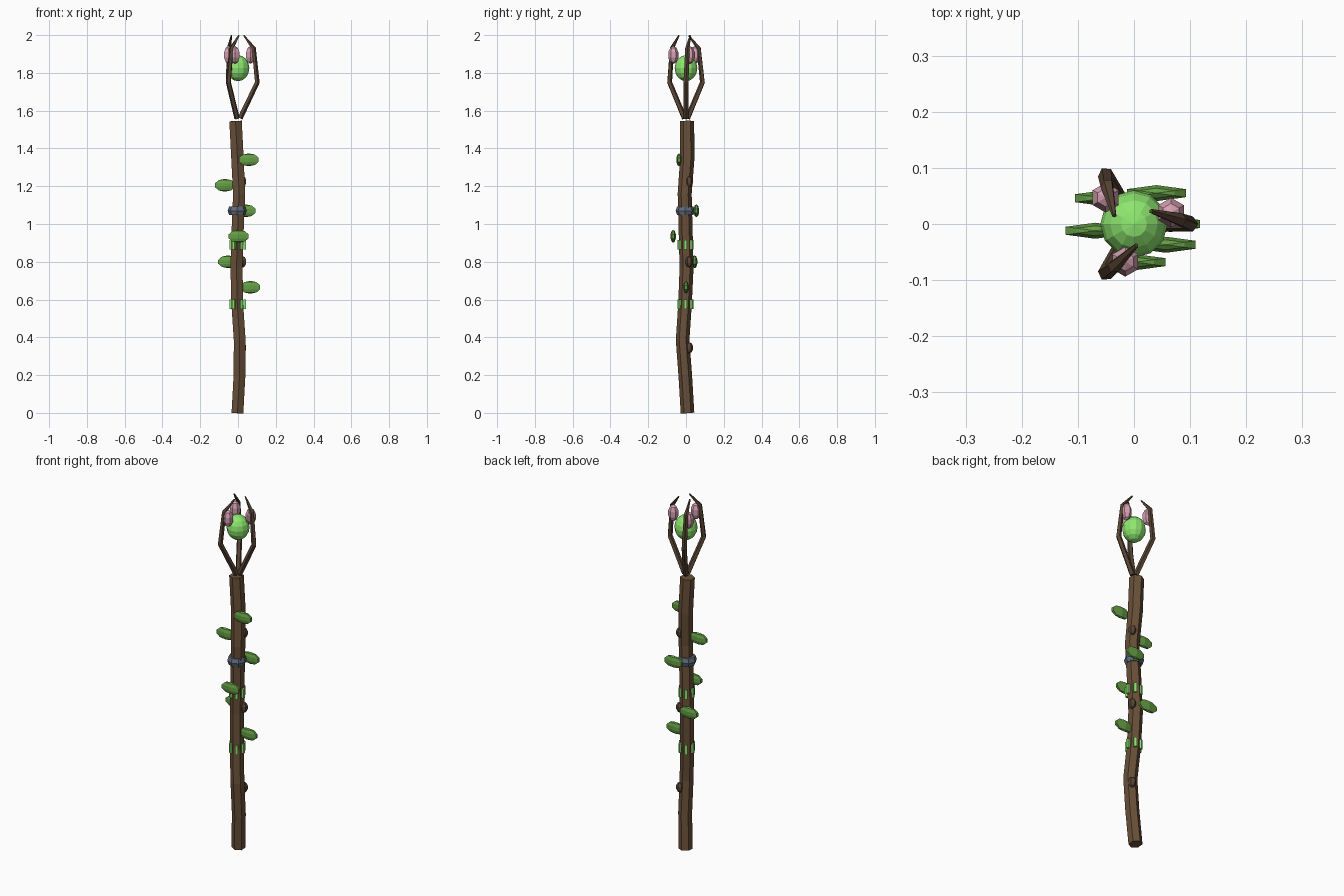
import bpy, bmesh, math
from mathutils import Vector, Matrix

if "Cube" in bpy.data.objects:
    bpy.data.objects.remove(bpy.data.objects["Cube"])


def material(name, rgb):
    m = bpy.data.materials.new(name)
    m.diffuse_color = (*rgb, 1)
    m.use_nodes = True
    m.node_tree.nodes["Principled BSDF"].inputs["Base Color"].default_value = m.diffuse_color
    return m


WOOD = material("wood", (0.14, 0.08, 0.04))
DARK = material("dark_wood", (0.10, 0.06, 0.035))
LEAF = material("leaf_green", (0.13, 0.34, 0.06))
GLOW = material("bright_green", (0.27, 0.80, 0.16))
PINK = material("bud_pink", (0.68, 0.36, 0.45))
METAL = material("blue_grey", (0.12, 0.15, 0.20))


def finish(bm, name, mat):
    bmesh.ops.recalc_face_normals(bm, faces=bm.faces)
    me = bpy.data.meshes.new(name)
    bm.to_mesh(me)
    bm.free()
    me.materials.append(mat)
    ob = bpy.data.objects.new(name, me)
    bpy.context.collection.objects.link(ob)
    return ob


def tube(name, pts, radii, sides, ref, mat):
    """Faceted tapered tube; one corner of each ring points along ref."""
    bm = bmesh.new()
    pts = [Vector(p) for p in pts]
    rings = []
    for i, (p, r) in enumerate(zip(pts, radii)):
        t = (pts[min(i + 1, len(pts) - 1)] - pts[max(i - 1, 0)]).normalized()
        u = (ref - t * ref.dot(t)).normalized()
        v = t.cross(u)
        rings.append([bm.verts.new(p + r * (u * math.cos(a) + v * math.sin(a)))
                      for a in (k * math.tau / sides for k in range(sides))])
    for a, b in zip(rings, rings[1:]):
        for k in range(sides):
            n = (k + 1) % sides
            bm.faces.new((a[k], a[n], b[n], b[k]))
    bm.faces.new(rings[0])
    bm.faces.new(rings[-1])
    return finish(bm, name, mat)


def ellipsoid(name, loc, scale, segs, rings, mat):
    bm = bmesh.new()
    bmesh.ops.create_uvsphere(bm, u_segments=segs, v_segments=rings, radius=1,
                              matrix=Matrix.LocRotScale(Vector(loc), None, Vector(scale)))
    return finish(bm, name, mat)


def polar(r, deg, z):
    a = math.radians(deg)
    return Vector((r * math.cos(a), r * math.sin(a), z))


# crooked hexagonal shaft
shaft = [(-0.003, 0.008, 0), (0.008, -0.004, 0.2), (0.009, -0.018, 0.385),
         (-0.004, -0.005, 0.58), (-0.008, 0.003, 0.77), (-0.002, -0.002, 0.965),
         (0.006, -0.007, 1.16), (-0.003, 0.007, 1.35), (-0.013, 0.005, 1.545)]
tube("shaft", shaft, [0.036] * 4 + [0.037] * 3 + [0.038] * 2, 6, Vector((0, 1, 0)), WOOD)

# bark knots
for z in (0.345, 0.80, 1.225):
    ellipsoid("knot", (0.026, 0.017, z), (0.021, 0.021, 0.03), 6, 5, DARK)

# three claw branches, each with a bud
for ang in (0, 120, 240):
    path = [polar(0.01, ang, 1.56), polar(0.101, ang, 1.75),
            polar(0.083, ang + 5, 1.93), polar(0.038, ang + 37, 1.998)]
    tube("claw_branch", path, [0.015, 0.014, 0.012, 0.004], 5, polar(1, ang, 0), DARK)
    ellipsoid("bud", polar(0.069, ang + 17, 1.895), (0.028, 0.028, 0.047), 6, 5, PINK)

# glowing orb
ellipsoid("orb", (0, 0, 1.825), (0.06, 0.06, 0.069), 12, 8, GLOW)

# leaves spiralling up the shaft
for loc in ((0.065, 0.0, 0.665), (-0.052, 0.046, 0.80), (0.003, -0.068, 0.935),
            (0.04, 0.055, 1.07), (-0.069, -0.012, 1.205), (0.057, -0.037, 1.34)):
    ellipsoid("leaf", loc, (0.064, 0.015, 0.034), 6, 5, LEAF)

# metal collar
bm = bmesh.new()
rows = []
for i in range(8):
    a = math.tau * i / 8
    rows.append([bm.verts.new(((0.035 + 0.016 * math.cos(b)) * math.cos(a) - 0.004,
                               (0.035 + 0.016 * math.cos(b)) * math.sin(a) - 0.004,
                               1.07 + 0.027 * math.sin(b)))
                 for b in (math.tau * j / 6 for j in range(6))])
for i in range(8):
    p, q = rows[i], rows[(i + 1) % 8]
    for j in range(6):
        k = (j + 1) % 6
        bm.faces.new((p[j], q[j], q[k], p[k]))
finish(bm, "collar", METAL)

# two bands of small upright inlays
for z in (0.575, 0.89):
    bm = bmesh.new()
    for i in range(6):
        rot = Matrix.Rotation(math.radians(60 * i), 4, 'Z')
        bmesh.ops.create_cube(bm, size=1, matrix=Matrix.Translation((-0.002, -0.003, z)) @ rot
                              @ Matrix.Translation((0.038, 0, 0))
                              @ Matrix.Diagonal((0.012, 0.015, 0.052, 1)))
    finish(bm, "inlay_band", GLOW)
